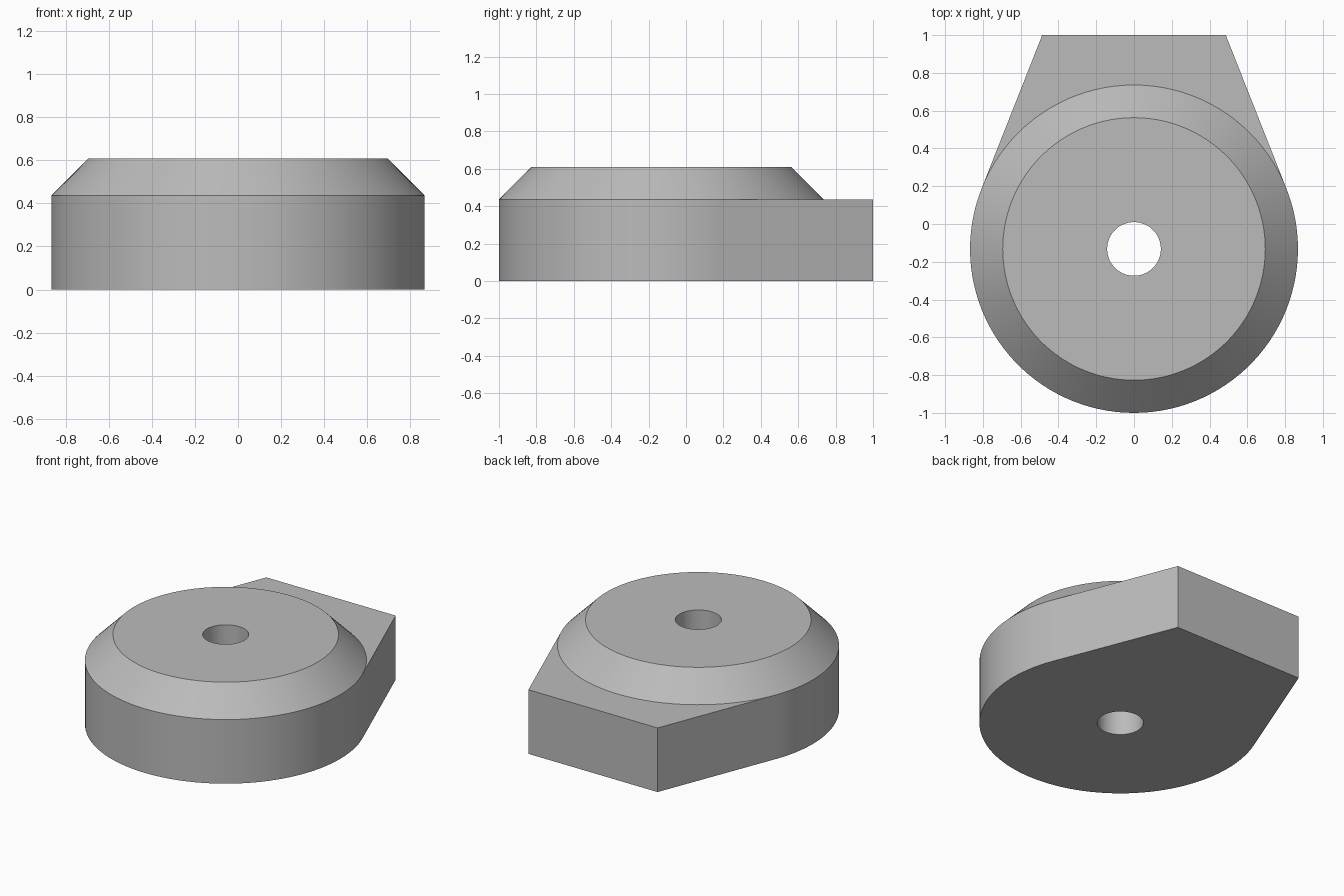
import bpy, bmesh, math

if "Cube" in bpy.data.objects:
    bpy.data.objects.remove(bpy.data.objects["Cube"])

CENTRE_Y = -0.132
RADIUS, TOP_RADIUS, HOLE_RADIUS = 0.868, 0.695, 0.142
LEDGE_Z, TOP_Z = 0.436, 0.61
CORNER_X, CORNER_Y = 0.486, 1.0
BACK, FRONT = 40, 72  # segments behind and in front of the tangent points

# Angle where the straight side walls touch the round body
reach = CORNER_Y - CENTRE_Y
tangent = math.atan2(reach, CORNER_X) - math.acos(RADIUS / math.hypot(CORNER_X, reach))
back_span = math.pi - 2 * tangent
angles = [tangent + back_span * i / BACK for i in range(BACK)]
angles += [math.pi - tangent + (2 * math.pi - back_span) * i / FRONT for i in range(FRONT)]
count = len(angles)

bm = bmesh.new()


def ring(radius, z):
    return [bm.verts.new((radius * math.cos(a), CENTRE_Y + radius * math.sin(a), z))
            for a in angles]


def bridge(a, b, indices=range(count)):
    for i in indices:
        j = (i + 1) % count
        bm.faces.new((a[i], a[j], b[j], b[i]))


# Round body, chamfer, flat top and through hole
base = ring(RADIUS, 0)
shoulder = ring(RADIUS, LEDGE_Z)
crown = ring(TOP_RADIUS, TOP_Z)
hole_top = ring(HOLE_RADIUS, TOP_Z)
hole_base = ring(HOLE_RADIUS, 0)
bridge(base, shoulder, range(BACK, count))
for lower, upper in ((shoulder, crown), (crown, hole_top),
                     (hole_top, hole_base), (hole_base, base)):
    bridge(lower, upper)

# Tapered tab at the back, with straight walls tangent to the body
walls = []
for rim, z in ((base, 0), (shoulder, LEDGE_Z)):
    corners = [bm.verts.new((x, CORNER_Y, z)) for x in (-CORNER_X, CORNER_X)]
    bm.faces.new(rim[:BACK + 1] + corners)
    walls.append([rim[BACK]] + corners + [rim[0]])
for i in range(3):
    bm.faces.new((walls[0][i], walls[0][i + 1], walls[1][i + 1], walls[1][i]))

bmesh.ops.recalc_face_normals(bm, faces=bm.faces)
mesh = bpy.data.meshes.new("chamfered_body")
bm.to_mesh(mesh)
bm.free()
body = bpy.data.objects.new("chamfered_body", mesh)
bpy.context.collection.objects.link(body)

# Plain grey material
grey = bpy.data.materials.new("plain grey")
grey.use_nodes = True
colour = (0.5, 0.5, 0.5, 1)
grey.diffuse_color = colour
grey.node_tree.nodes["Principled BSDF"].inputs["Base Color"].default_value = colour
mesh.materials.append(grey)

# Smooth round walls with crisp rims
bpy.ops.object.select_all(action='DESELECT')
body.select_set(True)
bpy.context.view_layer.objects.active = body
bpy.ops.object.shade_smooth_by_angle(angle=math.radians(30))
